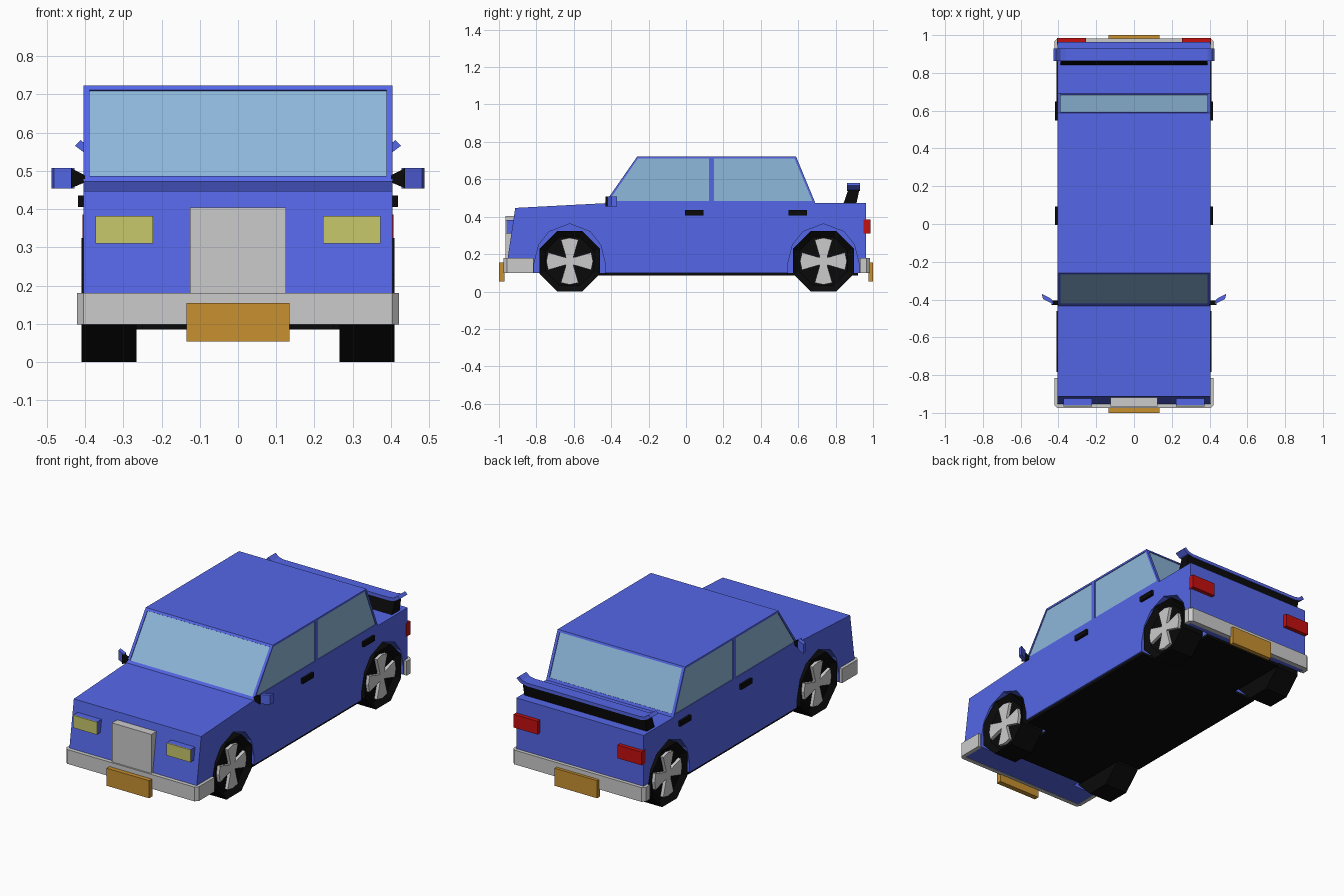
import bpy, bmesh, math
from mathutils import Vector

if "Cube" in bpy.data.objects:
    bpy.data.objects.remove(bpy.data.objects["Cube"])


def material(name, rgb):
    m = bpy.data.materials.new(name)
    m.diffuse_color = (*rgb, 1)
    m.use_nodes = True
    m.node_tree.nodes["Principled BSDF"].inputs["Base Color"].default_value = m.diffuse_color
    return m


BLUE = material("blue_paint", (0.09, 0.135, 0.8))
GLASS = material("glass", (0.27, 0.48, 0.71))
BLACK = material("black", (0.003, 0.003, 0.003))
YELLOW = material("lamp_yellow", (0.58, 0.58, 0.15))
ORANGE = material("plate_orange", (0.58, 0.28, 0.03))
RED = material("lamp_red", (0.55, 0.005, 0.005))


def finish(name, bm, mat, mirror):
    bmesh.ops.recalc_face_normals(bm, faces=bm.faces)
    me = bpy.data.meshes.new(name)
    bm.to_mesh(me)
    bm.free()
    if mat:
        me.materials.append(mat)
    ob = bpy.data.objects.new(name, me)
    bpy.context.collection.objects.link(ob)
    if mirror:
        ob.modifiers.new("mirror", "MIRROR").use_axis[0] = True
    return ob


def add_prism(bm, axis, pts, lo, hi):
    """Extrude a 2D profile along an axis; x: (y,z), y: (x,z), z: (x,y)."""
    def co(p, d):
        return {"x": (d, *p), "y": (p[0], d, p[1]), "z": (*p, d)}[axis]
    a = [bm.verts.new(co(p, lo)) for p in pts]
    b = [bm.verts.new(co(p, hi)) for p in pts]
    n = len(pts)
    bm.faces.new(a)
    cap = bm.faces.new(b)
    for i in range(n):
        bm.faces.new((a[i], a[(i + 1) % n], b[(i + 1) % n], b[i]))
    return cap


def prism(name, axis, pts, lo, hi, mat=None, mirror=False):
    bm = bmesh.new()
    add_prism(bm, axis, pts, lo, hi)
    return finish(name, bm, mat, mirror)


def box(name, x, y, z, mat=None, mirror=False):
    return prism(name, "z", [(x[0], y[0]), (x[1], y[0]), (x[1], y[1]), (x[0], y[1])],
                 *z, mat, mirror)


def strip(p, q, inner, outer):
    """Thin quad along the line p-q, between two offsets from it."""
    p, q = Vector(p), Vector(q)
    n = Vector((-(q - p).y, (q - p).x)).normalized()
    return [tuple(v) for v in (p + n * inner, q + n * inner, q + n * outer, p + n * outer)]


# Body from its side profile
body = prism("body", "x", [
    (-0.965, 0.10), (-0.913, 0.447), (-0.435, 0.472), (-0.26, 0.723),
    (0.588, 0.723), (0.692, 0.472), (0.963, 0.472), (0.963, 0.10)], -0.405, 0.405, BLUE)

cutters = []
# Wheel wells
WHEELS = {"front": -0.622, "rear": 0.735}
ARCH = [(-0.19, 0.05), (-0.19, 0.15), (-0.165, 0.25), (-0.11, 0.32), (0, 0.362),
        (0.11, 0.32), (0.165, 0.25), (0.19, 0.15), (0.19, 0.05)]
for end, cy in WHEELS.items():
    cutters.append(prism(end + "_well_cutter", "x", [(cy + y, z) for y, z in ARCH],
                         0.25, 0.5, None, True))

# Side windows: recess in the body with glass set into it
SIDE = {"front_side_window": [(-0.412, 0.485), (-0.257, 0.712), (0.122, 0.712), (0.122, 0.485)],
        "rear_side_window": [(0.15, 0.485), (0.15, 0.712), (0.58, 0.712), (0.675, 0.485)]}
for name, pts in SIDE.items():
    cutters.append(prism(name + "_cutter", "x", pts, 0.395, 0.45, None, True))
    prism(name, "x", pts, 0.39, 0.401, GLASS, True)

# Windscreen and rear window
ENDS = {"windscreen": ((-0.425, 0.486), (-0.268, 0.712)),
        "rear_window": ((0.593, 0.712), (0.686, 0.486))}
for name, (p, q) in ENDS.items():
    cutters.append(prism(name + "_cutter", "x", strip(p, q, -0.010, 0.03), -0.389, 0.389))
    prism(name, "x", strip(p, q, -0.015, -0.004), -0.389, 0.389, GLASS)

# Carve the body, then drop the cutters
for c in cutters:
    c.hide_render = True
    mod = body.modifiers.new(c.name, "BOOLEAN")
    mod.operation, mod.solver, mod.object = "DIFFERENCE", "EXACT", c
bpy.context.view_layer.update()
carved = bpy.data.meshes.new_from_object(
    body.evaluated_get(bpy.context.evaluated_depsgraph_get()))
body.modifiers.clear()
body.data = carved
for c in cutters:
    bpy.data.objects.remove(c)

# Floor pan, narrow between the wheels
prism("floor_pan", "z", [
    (-0.25, -0.75), (0.25, -0.75), (0.25, -0.432), (0.395, -0.432), (0.395, 0.545),
    (0.25, 0.545), (0.25, 0.92), (-0.25, 0.92), (-0.25, 0.545), (-0.395, 0.545),
    (-0.395, -0.432), (-0.25, -0.432)], 0.085, 0.105, BLACK)

# Octagonal wheels with dished face and four flared spokes
R = 0.162
for end, cy in WHEELS.items():
    bm = bmesh.new()
    octagon = [(cy + R / math.cos(math.pi / 8) * math.cos(math.pi * (i + 0.5) / 4),
                R + R / math.cos(math.pi / 8) * math.sin(math.pi * (i + 0.5) / 4))
               for i in range(8)]
    face = add_prism(bm, "x", octagon, 0.265, 0.41)
    bmesh.ops.recalc_face_normals(bm, faces=bm.faces)
    bmesh.ops.inset_region(bm, faces=[face], thickness=0.035)
    for v in face.verts:
        v.co.x -= 0.025
    finish(end + "_tyre", bm, BLACK, True)
    bm = bmesh.new()
    for k in range(4):
        c, s = [(1, 0), (0, 1), (-1, 0), (0, -1)][k]
        spoke = [(0.0, -0.018), (0.03, -0.022), (0.115, -0.047), (0.125, 0.0),
                 (0.115, 0.047), (0.03, 0.022), (0.0, 0.018)]
        add_prism(bm, "x", [(cy + u * c - v * s, R + u * s + v * c) for u, v in spoke],
                  0.38, 0.403)
    finish(end + "_wheel_spokes", bm, None, True)

# Wrap-around bumpers and number plates
for end, tip, back, inner, s in (("front", -0.975, -0.815, -0.95, 1),
                                 ("rear", 0.983, 0.93, 0.955, -1)):
    half = [(0.422, back), (0.422, tip + 0.018 * s), (0.405, tip)]
    hollow = [(-0.40, inner), (0.40, inner)]
    pts = half + [(-x, y) for x, y in reversed(half)]
    pts += [(-0.40, back)] + hollow + [(0.40, back)]
    prism(end + "_bumper", "z", pts, 0.098, 0.18)
box("front_plate", (-0.135, 0.135), (-1.0, -0.97), (0.053, 0.154), ORANGE)
box("rear_plate", (-0.135, 0.135), (0.975, 1.0), (0.053, 0.154), ORANGE)

# Grille and lamps
box("grille", (-0.125, 0.125), (-0.966, -0.90), (0.17, 0.404))
box("headlight_housing", (0.222, 0.373), (-0.96, -0.90), (0.31, 0.382), BLUE, True)
box("headlight_lens", (0.222, 0.373), (-0.966, -0.96), (0.31, 0.382), YELLOW, True)
box("tail_light", (0.255, 0.407), (0.95, 0.986), (0.31, 0.386), RED, True)

# Door handles
for name, y in (("front_door_handle", (-0.005, 0.093)), ("rear_door_handle", (0.548, 0.648))):
    box(name, (0.40, 0.419), y, (0.406, 0.435), BLACK, True)

# Door mirrors, swept back, on flared mounts
prism("mirror_shell", "z", [(0.428, -0.424), (0.482, -0.397), (0.488, -0.37), (0.436, -0.397)],
      0.454, 0.508, BLUE, True)
prism("mirror_mount", "y", [(0.40, 0.47), (0.437, 0.455), (0.437, 0.507), (0.40, 0.488)],
      -0.43, -0.405, BLACK, True)

# Rear spoiler with upturned tips on a full-width stand
prism("spoiler_stand", "x", [(0.84, 0.465), (0.91, 0.465), (0.927, 0.545), (0.868, 0.545)],
      -0.39, 0.39, BLACK)
top = [(0.36, 0.556), (0.39, 0.562), (0.412, 0.581)]
low = [(0.427, 0.566), (0.40, 0.546), (0.36, 0.538)]
right = low[::-1] + top[::-1]
prism("spoiler_wing", "y", right + [(-x, z) for x, z in reversed(right)], 0.862, 0.93, BLUE)
